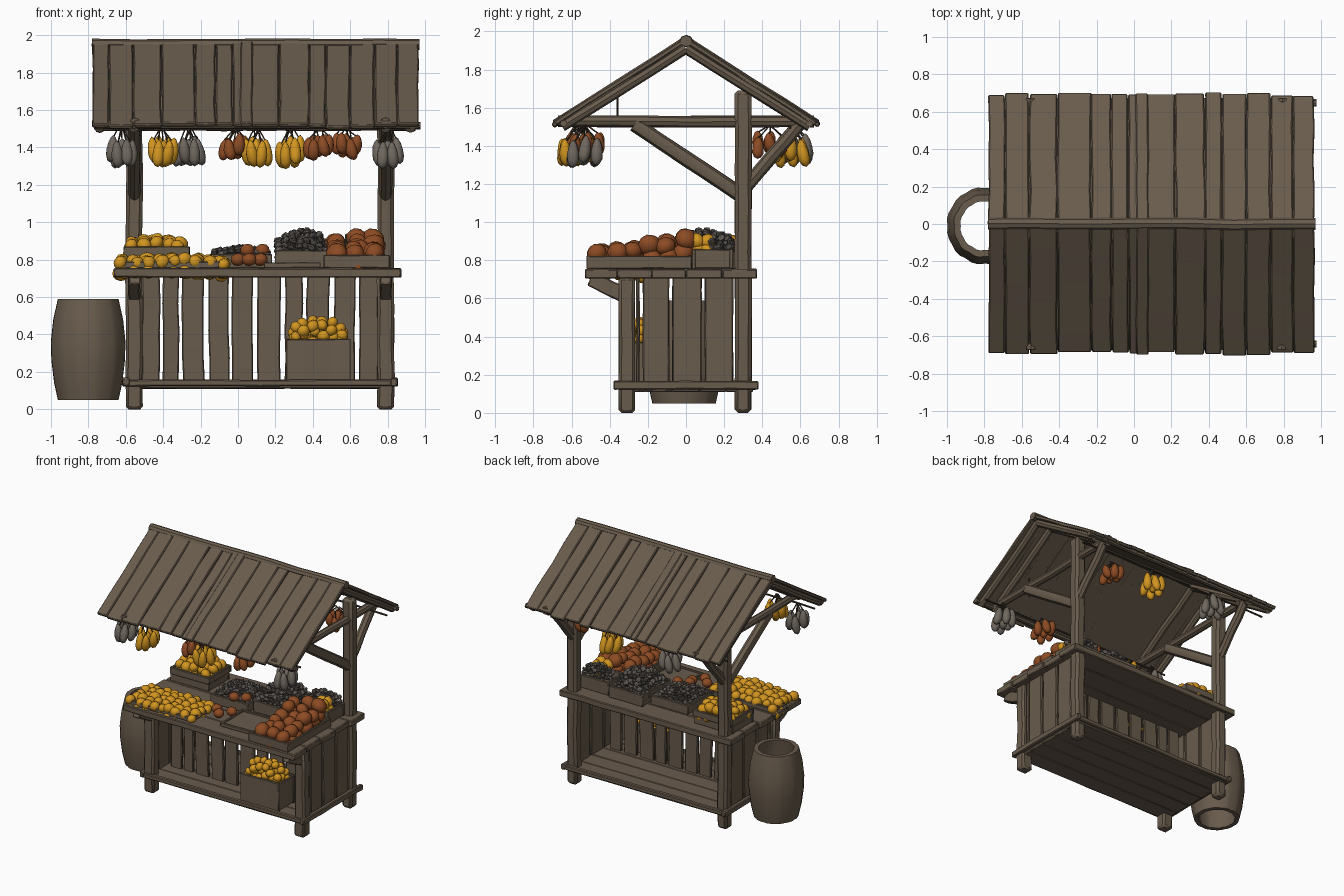
import bpy, bmesh, math, random
from mathutils import Vector, Matrix, Euler

if "Cube" in bpy.data.objects:
    bpy.data.objects.remove(bpy.data.objects["Cube"])

random.seed(7)
R = random.uniform


def material(name, rgb):
    m = bpy.data.materials.new(name)
    m.diffuse_color = (*rgb, 1)
    m.use_nodes = True
    m.node_tree.nodes["Principled BSDF"].inputs["Base Color"].default_value = m.diffuse_color
    return m


WOOD = material("weathered_wood", (0.14, 0.106, 0.073))
YELLOW = material("yellow_fruit", (0.64, 0.30, 0.014))
RUST = material("rust_vegetable", (0.265, 0.07, 0.017))
GREY = material("pale_grey_vegetable", (0.16, 0.138, 0.114))
NUT = material("grey_brown_nuts", (0.118, 0.102, 0.088))
ROPE = material("dark_rope", (0.06, 0.042, 0.028))


def finish(name, bm, mat, bevel=0.0, angle=40):
    bmesh.ops.recalc_face_normals(bm, faces=bm.faces)
    me = bpy.data.meshes.new(name)
    bm.to_mesh(me)
    bm.free()
    me.materials.append(mat)
    me.shade_smooth()
    me.set_sharp_from_angle(angle=math.radians(angle))
    ob = bpy.data.objects.new(name, me)
    bpy.context.collection.objects.link(ob)
    if bevel:
        mod = ob.modifiers.new("soft_edges", 'BEVEL')
        mod.width = bevel
        mod.limit_method = 'ANGLE'
    return ob


def beam(bm, a, b, w, h, k=4, n=4, j=0.004, up=(0, 0, 1)):
    """Slightly uneven timber from a to b; k=4 square, more = round."""
    a, b = Vector(a), Vector(b)
    d = (b - a).normalized()
    s = d.cross(Vector(up)).normalized()
    u = s.cross(d)
    if k == 4:
        sec = [(-w / 2, -h / 2), (w / 2, -h / 2), (w / 2, h / 2), (-w / 2, h / 2)]
    else:
        sec = [(w / 2 * math.cos(2 * math.pi * i / k), h / 2 * math.sin(2 * math.pi * i / k)) for i in range(k)]
    rings = []
    for i in range(n + 1):
        c = a.lerp(b, i / n) + s * R(-j, j) + u * R(-j, j) * 0.5
        f = 1 + R(-j, j) * 5
        rings.append([bm.verts.new(c + s * p * f + u * q * f) for p, q in sec])
    for r0, r1 in zip(rings, rings[1:]):
        for i in range(k):
            bm.faces.new((r0[i], r0[(i + 1) % k], r1[(i + 1) % k], r1[i]))
    bm.faces.new(rings[0][::-1])
    bm.faces.new(rings[-1])


def timbers(name, items, bevel=0.006, **kw):
    bm = bmesh.new()
    for it in items:
        beam(bm, *it, **kw)
    return finish(name, bm, WOOD, bevel)


def blob(bm, loc, scale, rot=(0, 0, 0), sub=2):
    m = Matrix.LocRotScale(Vector(loc), Euler(rot), Vector(scale))
    return bmesh.ops.create_icosphere(bm, subdivisions=sub, radius=1, matrix=m)['verts']


def heap(name, mat, x0, x1, y0, y1, top, r, sub=2, flat=0.9, layers=2):
    """Pile of produce; top(u, v) gives the height of the pile surface."""
    bm = bmesh.new()
    nx, ny = max(1, round((x1 - x0) / (1.6 * r))), max(1, round((y1 - y0) / (1.6 * r)))
    for L in range(layers):
        for i in range(nx):
            for k in range(ny):
                u, v = (i + 0.5 + R(-.2, .2)) / nx, (k + 0.5 + R(-.2, .2)) / ny
                s = r * R(0.85, 1.12)
                z = top(u, v) - r + R(-.25, .15) * r - L * 1.3 * r
                blob(bm, (x0 + (x1 - x0) * u, y0 + (y1 - y0) * v, z),
                     (s, s * R(.85, 1.1), s * flat), (R(-1, 1), R(-1, 1), R(0, 6)), sub)
    return finish(name, bm, mat, angle=50 if sub > 1 else 20)


def dome(base, peak):
    return lambda u, v: base + (peak - base) * max(0, 1 - ((2 * u - 1) ** 2 + (2 * v - 1) ** 2) * 0.6)


def crate(name, x0, x1, y0, y1, z0, z1, t=0.02):
    zm, h = (z0 + z1) / 2, z1 - z0
    e = 0.012
    timbers(name, [((x0 - e, y0, zm), (x1 + e, y0, zm), t, h), ((x0 - e, y1, zm), (x1 + e, y1, zm), t, h),
                   ((x0, y0, zm), (x0, y1, zm), t, h * .95), ((x1, y0, zm), (x1, y1, zm), t, h * .95),
                   ((x0, (y0 + y1) / 2, z0 + .01), (x1, (y0 + y1) / 2, z0 + .01), y1 - y0, .02)],
            bevel=0.004, n=3, j=0.003)


LX, RX, FY, BY = -0.555, 0.79, -0.31, 0.30   # post positions

# Roof planks on both slopes, over a closed underlay
edges = [-.78, -.69, -.56, -.41, -.23, -.12, -.03, .07, .22, .38, .47, .60, .73, .85, .965]
for side, label in ((-1, "front"), (1, "back")):
    items = []
    for x0, x1 in zip(edges, edges[1:]):
        xm, end = (x0 + x1) / 2, R(.985, 1.015)
        dz = R(-.004, .004)
        items.append(((xm, 0, 1.955 + dz), (xm, side * .69 * end, 1.955 - .44 * end + dz), x1 - x0 - .003, .026))
    items.append(((.045, 0, 1.966), (.045, side * .695, 1.523), .065, .024))
    timbers(label + "_roof_planks", items)
    timbers(label + "_roof_underlay", [((.093, 0, 1.944), (.093, side * .67, 1.517), 1.735, .012)], bevel=0, j=0)

# Ridge pole, eave poles, rafters and tie beams
timbers("ridge_and_eave_poles", [((-.78, 0, 1.95), (.97, 0, 1.95), .065, .06)] +
        [((-.77, s * .645, 1.516), (.975, s * .645, 1.516), .04, .036) for s in (-1, 1)], k=8, n=8, bevel=0)
timbers("rafters", [((x, 0, 1.91), (x, s * .65, 1.502), .055, .055)
                    for x in (-.74, LX, RX, .92) for s in (-1, 1)], k=8, bevel=0)
timbers("tie_beams", [((x, -.67, 1.528), (x, .67, 1.528), .06, .06) for x in (LX, RX)], k=8, n=6, bevel=0)

# Posts, front legs and braces
timbers("back_posts", [((x, BY, 0), (x, BY, 1.69), .088, .088) for x in (LX, RX)], bevel=.018, n=8, up=(0, 1, 0))
timbers("front_legs", [((x, FY, 0), (x, FY, .71), .09, .085) for x in (LX, RX)], bevel=.014, up=(0, 1, 0))
timbers("roof_braces", [((x, .29, 1.14), (x, -.27, 1.515), .07, .08) for x in (LX, RX)] +
        [((x, .30, 1.17), (x, .60, 1.52), .065, .07) for x in (LX, RX)], k=8, bevel=0)
timbers("counter_brackets", [((x, -.30, .605), (x, -.50, .705), .06, .08) for x in (LX, RX)])

# Counter top
cy = [-.53, -.36, -.18, .0, .19, .37]
timbers("counter_top", [((-.66 + R(-.01, .01), (a + b) / 2, .73), (.87 + R(-.01, .01), (a + b) / 2, .73), b - a, .05)
                        for a, b in zip(cy, cy[1:])], n=8, j=.003)

# Base rails and floor
timbers("base_rails", [((-.61, y, .14), (.85, y, .14), .035, .035) for y in (-.355, .35)] +
        [((x, -.38, .145), (x, .38, .145), .035, .045) for x in (LX - .045, RX + .045)], n=6)
timbers("floor_boards", [((-.59, y, .125), (.82, y, .125), .142, .03) for y in (-.28, -.14, 0, .14, .28)], j=.002)

# Recessed front panel and side panels, with gaps between boards
px = [-.52, -.41, -.31, -.17, -.04, .09, .24, .36, .50, .64, .76]
timbers("front_panel", [(((a + b) / 2 + R(-.006, .006), -.11, .13), ((a + b) / 2, -.11, .71), b - a - R(.012, .028), .024)
                        for a, b in zip(px, px[1:])], up=(0, 1, 0))
py = [-.27, -.235, -.08, .09, .255]
for x, label in ((LX - .01, "left"), (RX + .01, "right")):
    timbers(label + "_side_panel", [((x, (a + b) / 2, .13), (x, (a + b) / 2, .71), b - a - .016, .025)
                                    for a, b in zip(py, py[1:])], up=(1, 0, 0), j=.002)

# Open barrel, turned from a profile with stave grooves
prof = [(.165, .05), (.185, .14), (.2, .26), (.203, .36), (.19, .48), (.165, .59),
        (.13, .59), (.15, .45), (.16, .33), (.15, .18), (.132, .05)]
bm = bmesh.new()
N = 36
cols = []
for i in range(N):
    g = (0.975 if i % 3 == 0 else 1) + R(-.008, .008)
    t = 2 * math.pi * i / N
    cols.append([bm.verts.new((-.80 + r * g * math.cos(t), -.01 + r * g * 1.02 * math.sin(t), z)) for r, z in prof])
for i in range(N):
    for k in range(len(prof)):
        a, b, m = cols[i], cols[(i + 1) % N], (k + 1) % len(prof)
        bm.faces.new((a[k], b[k], b[m], a[m]))
finish("barrel", bm, WOOD)

# Crates on the counter and floor
crate("low_yellow_crate", -.63, -.07, -.49, -.20, .755, .79)
crate("raised_yellow_crate_base", -.60, -.28, .02, .27, .755, .82)
crate("raised_yellow_crate", -.60, -.27, .01, .28, .815, .87)
crate("low_nut_crate", -.14, .17, -.13, .18, .755, .83)
crate("tall_nut_crate", .21, .49, -.08, .26, .755, .85)
crate("rust_crate", .47, .80, -.51, .02, .755, .825)
crate("back_yellow_crate", .53, .77, .04, .24, .755, .86)
crate("empty_tray", .15, .43, -.42, -.15, .755, .785)
crate("floor_crate", .27, .59, -.33, -.14, .15, .375)

# Produce heaps
heap("low_yellow_fruit", YELLOW, -.65, -.05, -.51, -.20, dome(.815, .845), .04)
heap("raised_yellow_fruit", YELLOW, -.60, -.28, .03, .27, dome(.90, .945), .04)
heap("low_nuts", NUT, -.14, .17, -.12, .17, dome(.845, .885), .02, 1, .6)
heap("tall_nuts", NUT, .20, .49, -.07, .25, dome(.87, .98), .024, 1, .6, 4)
heap("rust_vegetables", RUST, .48, .79, -.50, .04, lambda u, v: .885 + .085 * v ** 1.2, .056)
heap("back_yellow_fruit", YELLOW, .62, .77, .03, .14, dome(.92, .95), .04)
heap("back_nuts", NUT, .54, .77, .12, .24, dome(.91, .96), .022, 1, .6, 3)
heap("floor_crate_fruit", YELLOW, .28, .58, -.32, -.16, dome(.40, .51), .032, layers=3)
bm = bmesh.new()
for x, y in ((.0, -.27), (.06, -.33), (.12, -.25), (.13, -.08), (.05, -.12)):
    blob(bm, (x, y, .80 if y < -.2 else .85), (.04, .04, .035))
finish("loose_rust_vegetables", bm, RUST)

# Hanging bunches of long vegetables on cords: x, y, material
bunches = [(-.62, -.54, GREY), (-.40, -.58, YELLOW), (-.02, -.54, RUST), (.10, -.57, YELLOW), (.43, -.52, RUST),
           (.80, -.53, GREY), (-.26, .57, GREY), (.28, .55, YELLOW), (.58, .44, RUST)]
cords = bmesh.new()
for y0 in (-.56, .55):
    beam(cords, (-.76, y0, 1.495), (.95, y0, 1.495), .014, .014, k=6, n=10, j=.006)
for x, y0, mat in bunches:
    bm = bmesh.new()
    small = 0.8 if mat == RUST else 1
    for i in range(7):
        t = i * 2 * math.pi / 6
        rad = 0 if i == 6 else .045
        px_, py_ = x + rad * 1.15 * math.cos(t), y0 + rad * 1.6 * math.sin(t)
        z = 1.375 + R(-.02, .02) + (.03 if mat == RUST else 0)
        vs = blob(bm, (px_, py_, z), (.028, .028, .074 * small), (R(-.2, .2), R(-.2, .2), R(0, 3)))
        for v in vs:   # fuller towards the bottom
            f = 1.12 - (v.co.z - z) * 3.5
            v.co.x, v.co.y = px_ + (v.co.x - px_) * f, py_ + (v.co.y - py_) * f
        beam(cords, (px_, py_, z + .05), (x + R(-.02, .02), y0, 1.51), .008, .008, k=5, n=2, j=.002, up=(0, 1, 0))
    finish("hanging_bunch", bm, mat, angle=50)
beam(cords, (.70, -.36, 1.53), (.70, -.36, 1.68), .012, .012, k=6, n=3, up=(0, 1, 0))
finish("hanging_cords", cords, ROPE)
